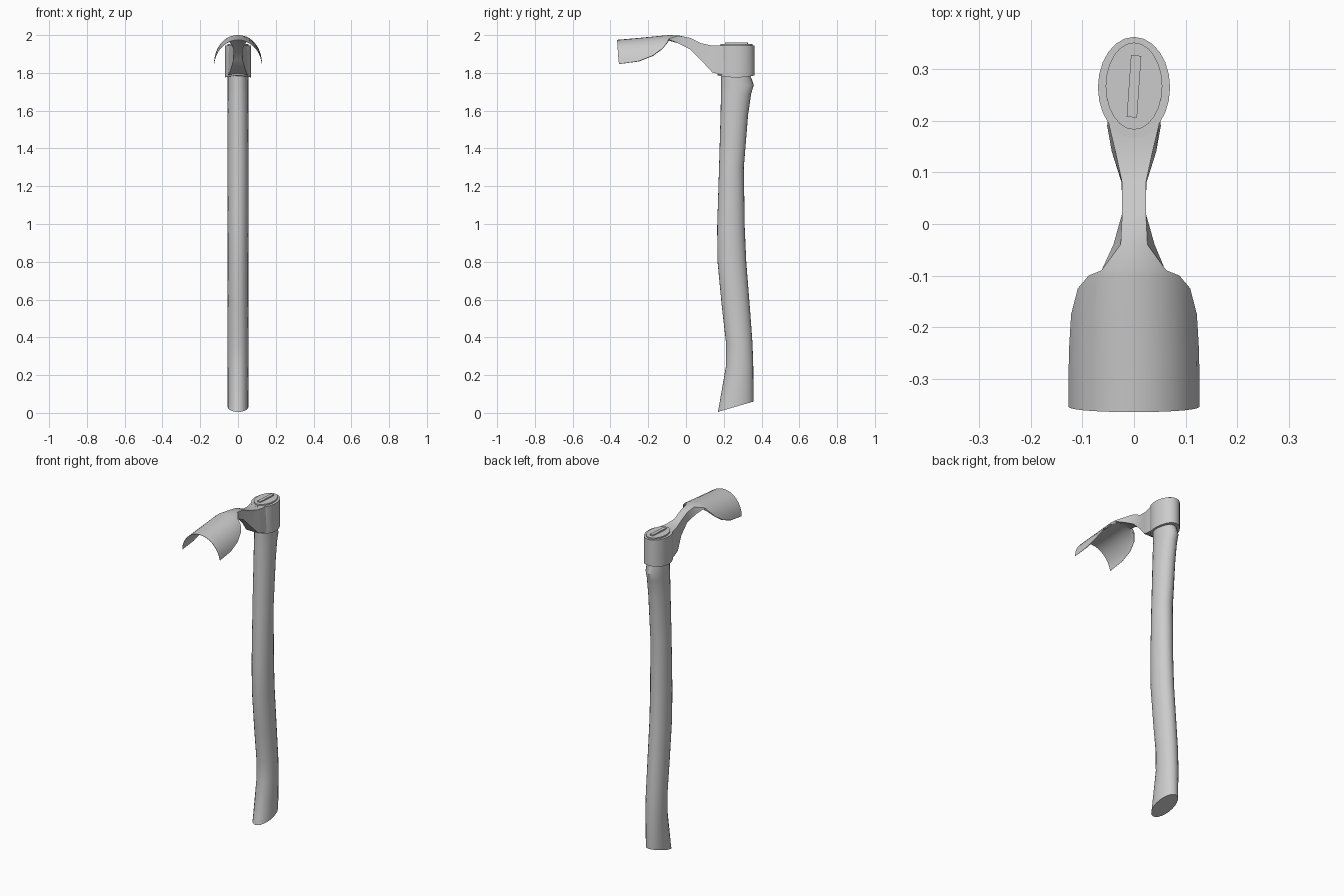
import bpy, bmesh, math
from mathutils import Matrix

cube = bpy.data.objects.get("Cube")
if cube:
    bpy.data.objects.remove(cube)

grey = bpy.data.materials.new("plain grey")
grey.use_nodes = True
COLOUR = (0.6, 0.6, 0.6, 1)
grey.diffuse_color = COLOUR
grey.node_tree.nodes["Principled BSDF"].inputs["Base Color"].default_value = COLOUR


def finish(name, bm, angle=35):
    bmesh.ops.recalc_face_normals(bm, faces=bm.faces)
    mesh = bpy.data.meshes.new(name)
    bm.to_mesh(mesh)
    bm.free()
    mesh.materials.append(grey)
    obj = bpy.data.objects.new(name, mesh)
    bpy.context.collection.objects.link(obj)
    bpy.ops.object.select_all(action="DESELECT")
    obj.select_set(True)
    bpy.context.view_layer.objects.active = obj
    bpy.ops.object.shade_smooth_by_angle(angle=math.radians(angle))
    return obj


def loft(name, rings, angle=35):
    """Skin closed rings of points and cap both ends."""
    bm = bmesh.new()
    loops = [[bm.verts.new(p) for p in ring] for ring in rings]
    n = len(loops[0])
    for a, b in zip(loops, loops[1:]):
        for i in range(n):
            j = (i + 1) % n
            bm.faces.new((a[i], a[j], b[j], b[i]))
    bm.faces.new(loops[0])
    bm.faces.new(loops[-1])
    return finish(name, bm, angle)


def oval(half_x, y_front, z_front, y_back, z_back, sides=24):
    """Elliptical ring, tilted when its front and back heights differ."""
    ring = []
    for i in range(sides):
        a = math.tau * i / sides
        t = (1 + math.sin(a)) / 2
        ring.append((half_x * math.cos(a),
                     y_front + (y_back - y_front) * t,
                     z_front + (z_back - z_front) * t))
    return ring


# Curved handle: front y, front z, back y, back z
HANDLE = [
    (.168, .005, .357, .06), (.172, .02, .358, .075), (.212, .25, .356, .25),
    (.212, .37, .352, .37), (.19, .56, .338, .56), (.167, .8, .319, .8),
    (.165, .98, .311, .98), (.175, 1.3, .306, 1.3), (.183, 1.58, .329, 1.58),
    (.185, 1.69, .345, 1.69), (.186, 1.735, .359, 1.735),
    (.186, 1.79, .34, 1.79), (.183, 1.953, .352, 1.953),
]
loft("handle", [oval(.055, *row) for row in HANDLE])

# Eye collar around the handle top, with a gently bowed underside
top = oval(.07, .167, 1.945, .363, 1.945)
bottom = [(x, y, 1.776 + 1.1 * (y - .265) ** 2) for x, y, z in top]
loft("head_eye", [bottom, top])

# Wedge driven into the handle top
bm = bmesh.new()
bmesh.ops.create_cube(bm, size=1, matrix=Matrix.Translation((0, .267, 1.94))
                      @ Matrix.Rotation(math.radians(-4), 4, "Z")
                      @ Matrix.Diagonal((.02, .12, .04, 1)))
finish("wedge", bm)

# Neck and scooped blade: y, top half width, bottom half width, top z,
# arch amount, thickness
HEAD = [
    (.23, .05, .05, 1.944, 0, .16), (.19, .048, .052, 1.944, 0, .154),
    (.14, .036, .043, 1.944, 0, .142), (.08, .023, .024, 1.957, 0, .09),
    (.02, .023, .023, 1.986, 0, .06), (-.04, .026, .04, 1.998, .6, .04),
    (-.09, .063, .061, 2, 1, .022), (-.1, .088, .085, 1.999, 1, .02),
    (-.125, .109, .106, 1.997, 1, .018), (-.175, .122, .119, 1.992, 1, .015),
    (-.25, .1265, .124, 1.985, 1, .011), (-.365, .127, .1265, 1.975, 1, .002),
]
RADIUS, STEPS = .1275, 16


def head_ring(y, w_top, w_bottom, z, arch, thick):
    upper, lower = [], []
    for i in range(STEPS + 1):
        u = 2 * i / STEPS - 1
        a = u * math.asin(w_top / RADIUS)
        x = RADIUS * math.sin(a)
        drop = 1.1 * arch * RADIUS * (1 - math.cos(a))
        bow = .01 * u * u if y < -.3 else 0
        under = thick * (1 - .8 * u ** 6 * (arch == 1))
        upper.append((x, y + bow, z - drop))
        lower.append((x * w_bottom / w_top, y + bow, z - drop - under))
    return upper + lower[::-1]


loft("neck_and_blade", [head_ring(*row) for row in HEAD])
